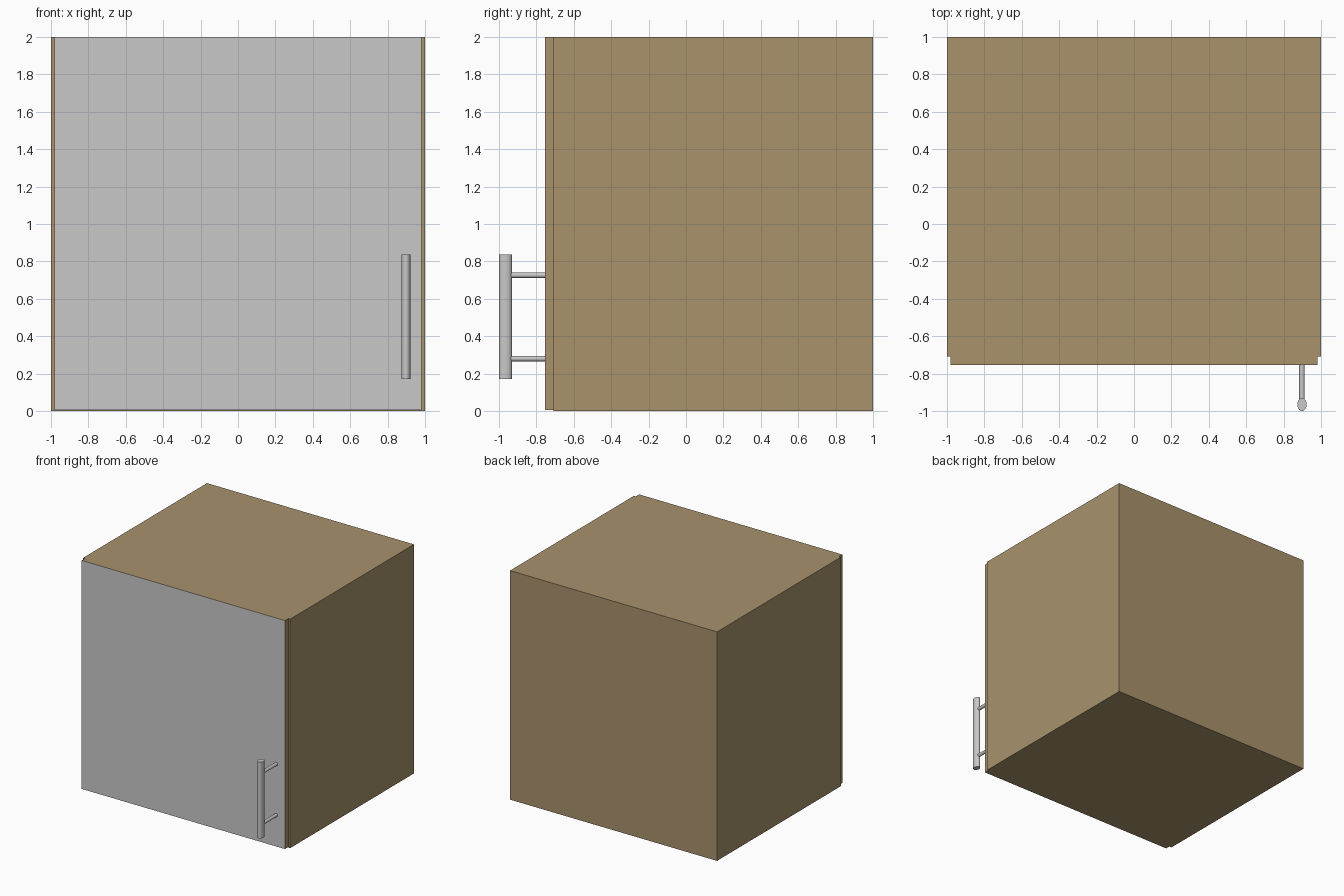
import bpy, bmesh, math
from mathutils import Matrix

if "Cube" in bpy.data.objects:
    bpy.data.objects.remove(bpy.data.objects["Cube"])


def material(name, rgb):
    m = bpy.data.materials.new(name)
    m.diffuse_color = (*rgb, 1)
    m.use_nodes = True
    m.node_tree.nodes["Principled BSDF"].inputs["Base Color"].default_value = m.diffuse_color
    return m


wood = material("wood", (0.392, 0.287, 0.150))
grey = material("light grey", (0.584, 0.584, 0.584))


def finish(name, bm, mats):
    me = bpy.data.meshes.new(name)
    bm.to_mesh(me)
    bm.free()
    for m in mats:
        me.materials.append(m)
    ob = bpy.data.objects.new(name, me)
    bpy.context.collection.objects.link(ob)
    return ob


def box(name, lo, hi, front=None):
    bm = bmesh.new()
    bmesh.ops.create_cube(bm, size=1)
    for v in bm.verts:
        v.co = [(a + b) / 2 + c * (b - a) for a, b, c in zip(lo, hi, v.co)]
    bm.normal_update()
    if front:
        for f in bm.faces:
            f.material_index = int(f.normal.y < -0.9)
    return finish(name, bm, [wood, front] if front else [wood])


def rod(name, centre, rx, ry, length, rot=Matrix(), sides=24):
    bm = bmesh.new()
    bmesh.ops.create_cone(bm, cap_ends=True, segments=sides, radius1=1, radius2=1, depth=1,
                          matrix=Matrix.Translation(centre) @ rot @ Matrix.Diagonal((rx, ry, length, 1)))
    ob = finish(name, bm, [grey])
    # smooth round side, crisp end caps
    bpy.ops.object.select_all(action='DESELECT')
    ob.select_set(True)
    bpy.context.view_layer.objects.active = ob
    bpy.ops.object.shade_smooth_by_angle(angle=math.radians(40))
    return ob


# Carcass panels
T, F = 0.05, -0.708
for side, s in (("left", -1), ("right", 1)):
    x0, x1 = sorted((s, s * (1 - T)))
    box(side + "_panel", (x0, F, 0), (x1, 1, 2))
box("bottom_panel", (-1 + T, F, 0), (1 - T, 1, T))
box("top_panel", (-1 + T, F, 2 - T), (1 - T, 1, 2))
box("back_panel", (-1 + T, 1 - T, T), (1 - T, 1, 2 - T))

# Door with a grey front
box("door", (-0.982, -0.755, 0.005), (0.982, F, 2), grey)

# Bar handle: oval grip on two round posts
HX = 0.898
rod("handle_grip", (HX, -0.965, 0.503), 0.025, 0.035, 0.666)
for name, z in (("lower", 0.28), ("upper", 0.726)):
    rod(name + "_handle_post", (HX, -0.845, z), 0.0145, 0.0145, 0.19,
        Matrix.Rotation(math.pi / 2, 4, 'X'), 16)
